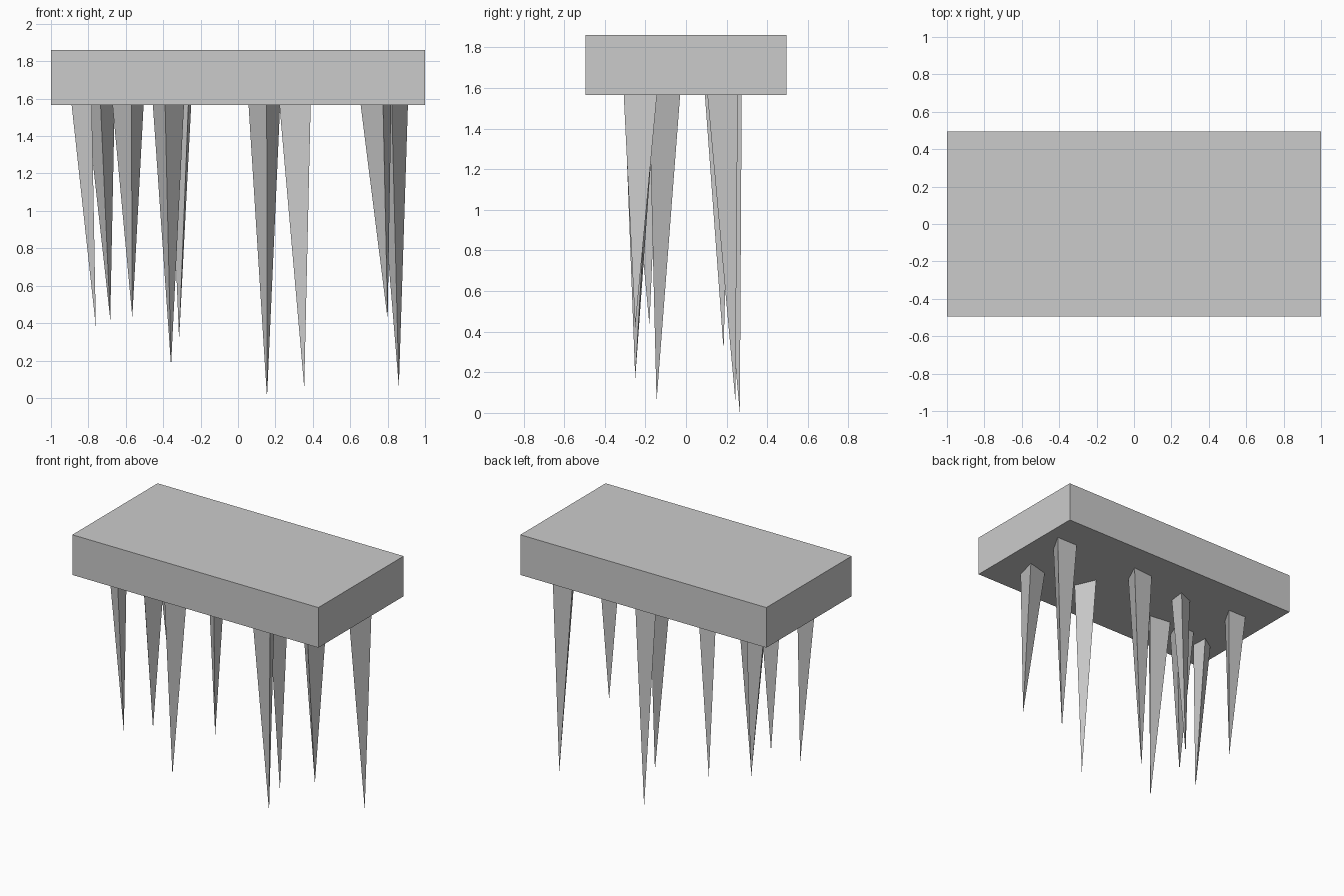
import bpy, bmesh, math

if "Cube" in bpy.data.objects:
    bpy.data.objects.remove(bpy.data.objects["Cube"])

SLAB_BOTTOM, SLAB_TOP = 1.565, 1.86


def add_object(name, bm):
    bmesh.ops.recalc_face_normals(bm, faces=bm.faces)
    mesh = bpy.data.meshes.new(name)
    bm.to_mesh(mesh)
    bm.free()
    obj = bpy.data.objects.new(name, mesh)
    bpy.context.collection.objects.link(obj)
    return obj


def spike(name, base, radius, angle, tip):
    """Three-sided spike hanging from the slab, leaning to its tip."""
    bm = bmesh.new()
    ring = []
    for i in range(3):
        a = math.radians(angle + 120 * i)
        ring.append(bm.verts.new((base[0] + radius * math.cos(a),
                                  base[1] + radius * math.sin(a),
                                  SLAB_BOTTOM + 0.005)))
    point = bm.verts.new(tip)
    bm.faces.new(ring)
    for i in range(3):
        bm.faces.new((ring[i], ring[(i + 1) % 3], point))
    add_object(name, bm)


# Rectangular ceiling slab
bm = bmesh.new()
bmesh.ops.create_cube(bm, size=1)
bmesh.ops.scale(bm, vec=(2.0, 0.99, SLAB_TOP - SLAB_BOTTOM), verts=bm.verts)
bmesh.ops.translate(bm, vec=(0, 0, (SLAB_TOP + SLAB_BOTTOM) / 2), verts=bm.verts)
add_object("slab", bm)

# Spikes: base centre, radius, rotation, tip
spikes = [
    ((-0.82, -0.228), 0.070, 63, (-0.76, -0.24, 0.38)),
    ((-0.735, 0.20), 0.087, 30, (-0.683, 0.22, 0.42)),
    ((-0.582, -0.19), 0.097, 37, (-0.565, -0.18, 0.43)),
    ((-0.378, -0.207), 0.097, 23, (-0.358, -0.25, 0.17)),
    ((-0.294, 0.16), 0.073, 53, (-0.315, 0.185, 0.31)),
    ((0.145, 0.218), 0.098, 35, (0.155, 0.265, 0.0)),
    ((0.31, -0.125), 0.097, 84, (0.354, -0.145, 0.055)),
    ((0.75, -0.212), 0.098, 45, (0.80, -0.25, 0.42)),
    ((0.822, 0.205), 0.100, 30, (0.86, 0.243, 0.06)),
]
for n, args in enumerate(spikes, 1):
    spike(f"spike_{n}", *args)
